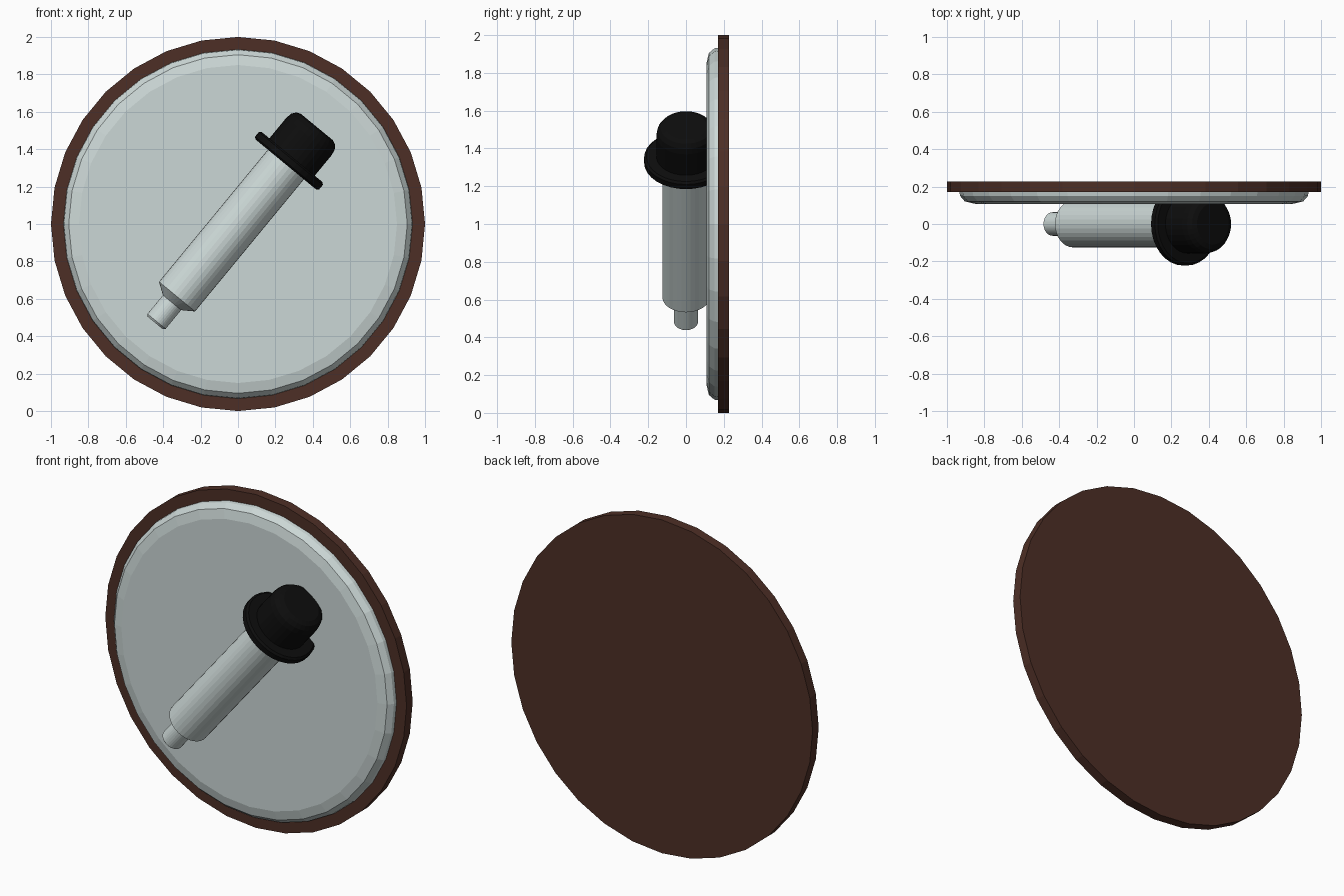
import bpy, bmesh, math
from mathutils import Vector

cube = bpy.data.objects.get("Cube")
if cube:
    bpy.data.objects.remove(cube, do_unlink=True)


def material(name, rgb):
    m = bpy.data.materials.new(name)
    m.use_nodes = True
    m.diffuse_color = (*rgb, 1)
    m.node_tree.nodes["Principled BSDF"].inputs["Base Color"].default_value = (*rgb, 1)
    return m


brown = material("dark brown", (0.075, 0.028, 0.019))
grey = material("pale grey", (0.60, 0.68, 0.67))
black = material("black", (0.004, 0.004, 0.004))


def lathe(name, profile, origin, axis, mat, sides=32):
    """Spin (radius, distance) points around an axis in the xz or y direction, capped at both ends."""
    axis = Vector(axis).normalized()
    u = Vector((0, 0, 1)) if abs(axis.y) > 0.5 else Vector((0, 1, 0))
    v = axis.cross(u)
    bm = bmesh.new()
    rings = []
    for r, d in profile:
        ring = []
        for i in range(sides):
            a = math.tau * i / sides
            ring.append(bm.verts.new(Vector(origin) + axis * d + (u * math.cos(a) + v * math.sin(a)) * r))
        rings.append(ring)
    for a, b in zip(rings, rings[1:]):
        for i in range(sides):
            j = (i + 1) % sides
            bm.faces.new((a[i], a[j], b[j], b[i]))
    bm.faces.new(rings[0])
    bm.faces.new(rings[-1])
    bmesh.ops.recalc_face_normals(bm, faces=bm.faces)
    mesh = bpy.data.meshes.new(name)
    bm.to_mesh(mesh)
    bm.free()
    mesh.materials.append(mat)
    ob = bpy.data.objects.new(name, mesh)
    bpy.context.collection.objects.link(ob)
    return ob


# Round backing board and the raised dish on its front
centre, back = (0, 0, 1), (0, 1, 0)
lathe("backing_board", [(1, 0.17), (1, 0.228)], centre, back, brown)
lathe("front_dish", [(0.85, 0.108), (0.905, 0.121), (0.93, 0.15), (0.935, 0.18)], centre, back, grey)

# Tilted handle: narrow tip, cone shoulder and barrel
tilt = math.radians(50.5)
start, along = (-0.326, 0, 0.612), (math.cos(tilt), 0, math.sin(tilt))
lathe("handle", [(0.052, -0.183), (0.063, -0.172), (0.063, -0.042),
                 (0.125, 0), (0.125, 0.93)], start, along, grey)

# Flange and rounded knob at the upper end
lathe("knob_flange", [(0.21, 0.915), (0.222, 0.925), (0.222, 0.957), (0.21, 0.967)],
      start, along, black)
lathe("knob", [(0.157, 0.95), (0.157, 1.11), (0.151, 1.142), (0.135, 1.165), (0.11, 1.175)],
      start, along, black)
